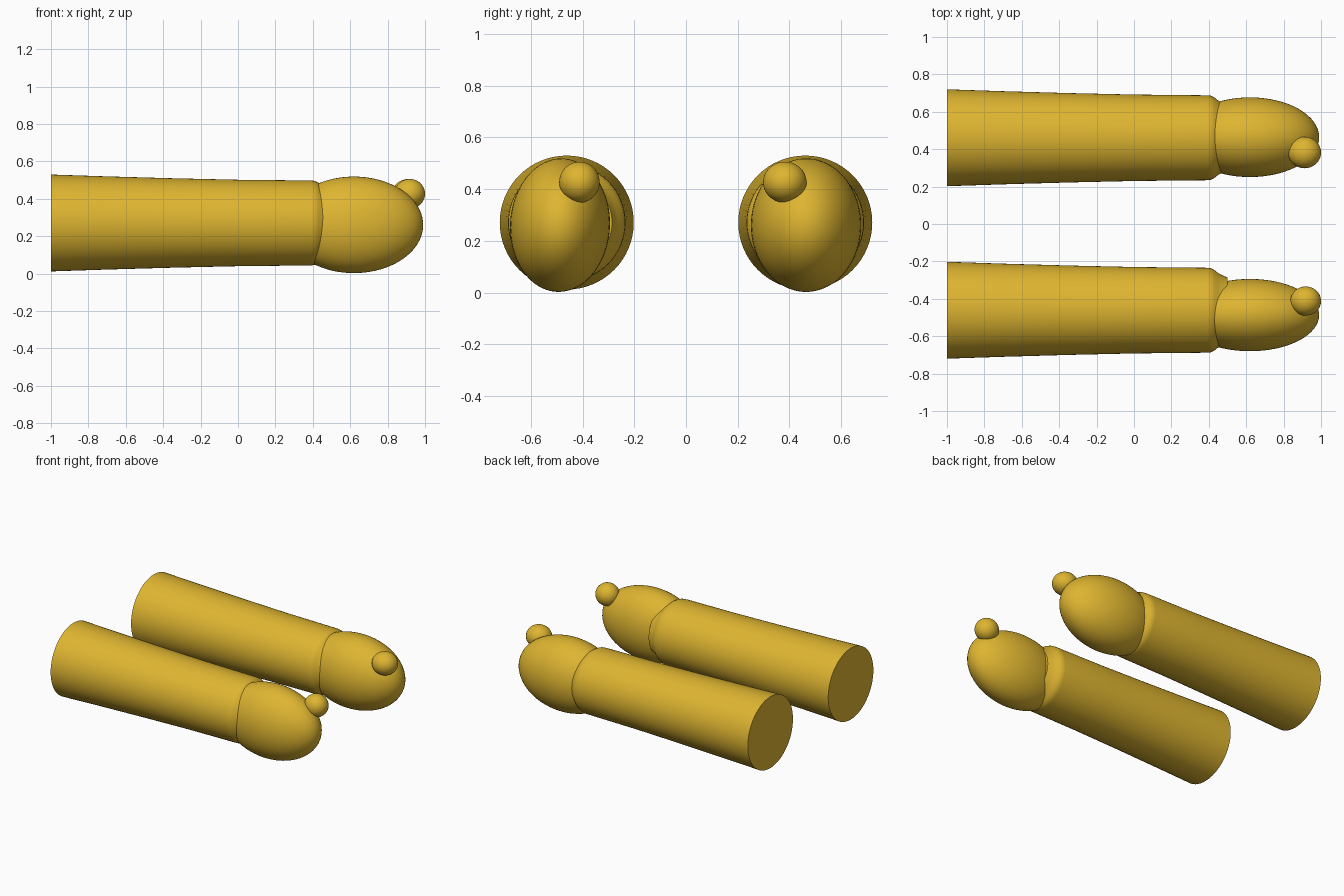
import bpy, bmesh, math
from mathutils import Matrix, Vector

if "Cube" in bpy.data.objects:
    bpy.data.objects.remove(bpy.data.objects["Cube"])

gold = bpy.data.materials.new("golden_yellow")
gold.diffuse_color = (0.73, 0.46, 0.03, 1)
gold.use_nodes = True
gold.node_tree.nodes["Principled BSDF"].inputs["Base Color"].default_value = gold.diffuse_color


def finish(bm, name):
    bmesh.ops.recalc_face_normals(bm, faces=bm.faces)
    me = bpy.data.meshes.new(name)
    bm.to_mesh(me)
    bm.free()
    me.materials.append(gold)
    ob = bpy.data.objects.new(name, me)
    bpy.context.collection.objects.link(ob)
    bpy.context.view_layer.objects.active = ob
    ob.select_set(True)
    bpy.ops.object.shade_smooth_by_angle(angle=math.radians(40))
    ob.select_set(False)
    return ob


def sleeve(name, y, z, profile, n=64):
    """Round tube along x from (x, radius) pairs, capped at both ends."""
    bm = bmesh.new()
    rings = []
    for x, r in profile:
        rings.append([bm.verts.new((x, y + r * math.cos(2 * math.pi * i / n),
                                    z + r * math.sin(2 * math.pi * i / n))) for i in range(n)])
    for a, b in zip(rings, rings[1:]):
        for i in range(n):
            j = (i + 1) % n
            bm.faces.new((a[i], a[j], b[j], b[i]))
    bm.faces.new(rings[0])
    bm.faces.new(rings[-1])
    return finish(bm, name)


def ellipsoid(name, centre, radii, tilt=0.0):
    bm = bmesh.new()
    m = (Matrix.Translation(Vector(centre)) @ Matrix.Rotation(tilt, 4, 'X')
         @ Matrix.Diagonal((*radii, 1)))
    bmesh.ops.create_uvsphere(bm, u_segments=64, v_segments=40, radius=1, matrix=m)
    return finish(bm, name)


# Tapered sleeve with a rounded cuff
profile = [(-1, 0.259), (-0.7, 0.249), (-0.35, 0.239), (0, 0.231), (0.39, 0.227),
           (0.41, 0.225), (0.43, 0.215), (0.45, 0.199), (0.47, 0.188), (0.50, 0.175)]

# side, hand y, hand half width, hand tilt, thumb y, thumb radius
for side, hy, hw, tilt, ty, tr in (("left", 0.464, 0.213, 0.0, 0.382, 0.084),
                                   ("right", -0.487, 0.193, -0.05, -0.412, 0.078)):
    sleeve(side + "_sleeve", math.copysign(0.461, hy), 0.271, profile)
    ellipsoid(side + "_hand", (0.62, hy, 0.261), (0.37, hw, 0.258), tilt)
    ellipsoid(side + "_thumb", (1.0 - tr - 0.004, ty, 0.427), (tr + 0.004, tr, 0.079))
